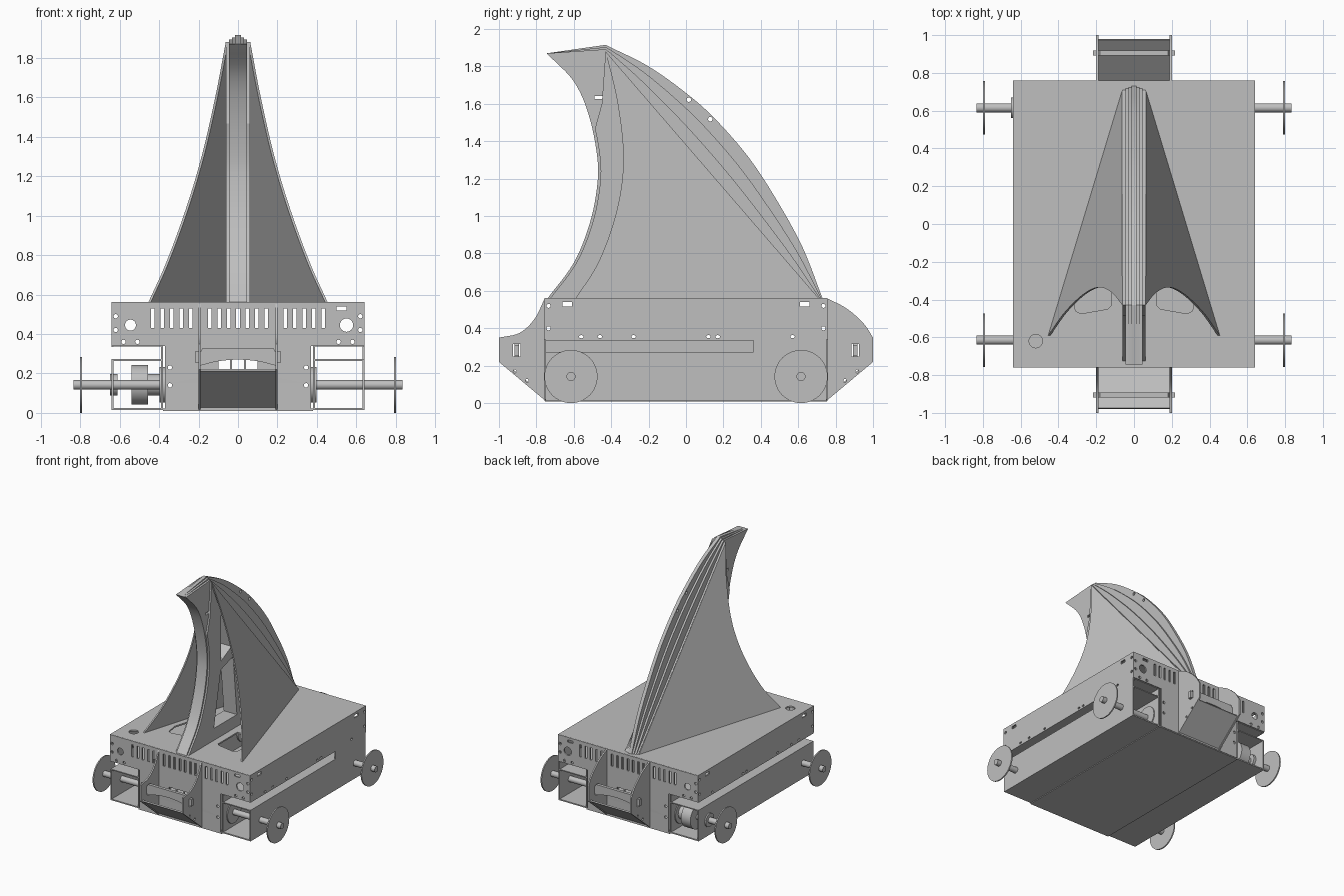
import bpy, bmesh, math
from mathutils import Vector

cube = bpy.data.objects.get("Cube")
if cube:
    bpy.data.objects.remove(cube, do_unlink=True)

grey = bpy.data.materials.new("plain grey")
grey.use_nodes = True
grey.diffuse_color = (0.52, 0.52, 0.52, 1)
grey.node_tree.nodes["Principled BSDF"].inputs["Base Color"].default_value = grey.diffuse_color


def add(name, mesh):
    mesh.name = name
    mesh.materials.clear()
    mesh.materials.append(grey)
    mesh.polygons.foreach_set("use_smooth", [True] * len(mesh.polygons))
    mesh.set_sharp_from_angle(angle=math.radians(25))
    obj = bpy.data.objects.new(name, mesh)
    bpy.context.collection.objects.link(obj)
    return obj


def plate(name, loops, axis, at, thick, warp=None):
    """Flat sheet: the first loop is the outline, the others are holes."""
    curve = bpy.data.curves.new(name, "CURVE")
    curve.dimensions, curve.fill_mode, curve.extrude = "2D", "BOTH", thick / 2
    for loop in loops:
        s = curve.splines.new("POLY")
        s.points.add(len(loop) - 1)
        for p, (u, v) in zip(s.points, loop):
            p.co = (u, v, 0, 1)
        s.use_cyclic_u = True
    tmp = bpy.data.objects.new(name + "_outline", curve)
    bpy.context.collection.objects.link(tmp)
    deps = bpy.context.evaluated_depsgraph_get()
    mesh = bpy.data.meshes.new_from_object(tmp.evaluated_get(deps))
    bpy.data.objects.remove(tmp, do_unlink=True)
    bm = bmesh.new()
    bm.from_mesh(mesh)
    bmesh.ops.remove_doubles(bm, verts=bm.verts, dist=1e-5)
    for vert in bm.verts:
        u, v, w = vert.co
        w += at
        vert.co = {"x": (w, u, v), "y": (u, w, v), "z": (u, v, w)}[axis]
        if warp:
            vert.co = warp(vert.co)
    bmesh.ops.recalc_face_normals(bm, faces=bm.faces)
    bm.to_mesh(mesh)
    bm.free()
    return add(name, mesh)


def cylinder(name, x0, x1, y, z, r, n=48):
    bm = bmesh.new()
    bmesh.ops.create_cone(bm, cap_ends=True, segments=n, radius1=r, radius2=r, depth=abs(x1 - x0))
    for v in bm.verts:
        v.co = (v.co.z + (x0 + x1) / 2, v.co.x + y, v.co.y + z)
    bmesh.ops.recalc_face_normals(bm, faces=bm.faces)
    mesh = bpy.data.meshes.new(name)
    bm.to_mesh(mesh)
    bm.free()
    return add(name, mesh)


def rect(u0, v0, u1, v1):
    return [(u0, v0), (u1, v0), (u1, v1), (u0, v1)]


def disc(u, v, r, n=16, squash=1):
    return [(u + r * math.cos(a * math.tau / n), v + squash * r * math.sin(a * math.tau / n)) for a in range(n)]


def spline(pts, steps=6):
    """Smooth path through the given points."""
    p = [Vector(q) for q in pts]
    p = [2 * p[0] - p[1]] + p + [2 * p[-1] - p[-2]]
    out = []
    for a, b, c, d in zip(p, p[1:], p[2:], p[3:]):
        for i in range(steps):
            t = i / steps
            out.append(0.5 * (2 * b + (c - a) * t + (2 * a - 5 * b + 4 * c - d) * t ** 2
                              + (3 * b - a - 3 * c + d) * t ** 3))
    return [tuple(q) for q in out] + [tuple(pts[-1])]


# T-shaped end panels with vents
end_outline = [(-0.64, 0.56), (-0.64, 0.34), (-0.37, 0.34), (-0.37, 0.015),
               (0.37, 0.015), (0.37, 0.34), (0.64, 0.34), (0.64, 0.56)]
vents = [rect(k * 0.048 - 0.009, 0.43, k * 0.048 + 0.009, 0.53) for k in range(-9, 10) if abs(k) != 4]
bolts = [disc(s * x, z, 0.011) for s in (-1, 1)
         for x, z in ((0.62, 0.42), (0.62, 0.49), (0.58, 0.36), (0.51, 0.36), (0.345, 0.14), (0.345, 0.23))]
windows = [rect(x - 0.03, 0.2, x + 0.03, 0.27) for x in (-0.07, 0, 0.07)]
ports = [disc(-0.545, 0.445, 0.028), disc(0.55, 0.445, 0.034), rect(0.5, 0.52, 0.55, 0.54)]
for name, y in (("front_panel", -0.753), ("back_panel", 0.753)):
    plate(name, [end_outline] + vents + bolts + windows + ports, "y", y, 0.012)

# Side walls, inner walls, floors and tunnel tops
row = [disc(y, 0.355, 0.012, squash=0.7) for y in (-0.56, -0.46, -0.28, 0.12, 0.17, 0.57)]
corners = [disc(s * 0.735, z, 0.011) for s in (-1, 1) for z in (0.4, 0.52)]
grips = [rect(s * 0.635 - 0.025, 0.517, s * 0.635 + 0.025, 0.54) for s in (-1, 1)]
right_wall = [(-0.75, 0.02), (0.75, 0.02), (0.75, 0.56), (-0.75, 0.56),
              (-0.75, 0.335), (0.36, 0.335), (0.36, 0.272), (-0.75, 0.272)]
plate("left_side_wall", [right_wall] + row + corners + grips, "x", 0.635, 0.01)
plate("right_upper_wall", [rect(-0.75, 0.335, 0.75, 0.56)] + row + corners + grips, "x", -0.635, 0.01)
plate("right_lower_wall", [rect(-0.75, 0.02, 0.75, 0.272)], "x", -0.635, 0.01)
for s in (-1, 1):
    plate("inner_wall", [rect(-0.75, 0.015, 0.75, 0.34)], "x", s * 0.385, 0.01)
    lo, hi = sorted((s * 0.38, s * 0.64))
    plate("tunnel_top", [rect(lo, -0.75, hi, 0.75)], "z", 0.268, 0.008)
    plate("tunnel_floor", [rect(lo, -0.75, hi, 0.75)], "z", 0.02, 0.01)
    plate("overhang_floor", [rect(lo, -0.75, hi, 0.75)], "z", 0.34, 0.008)
plate("centre_floor", [rect(-0.38, -0.755, 0.38, 0.755)], "z", 0.015, 0.012)

# Deck with two openings under the sail
openings = [[(s * x, y) for x, y in ((0.12, -0.18), (0.12, -0.43), (0.14, -0.45), (0.28, -0.475),
                                     (0.31, -0.46), (0.325, -0.36), (0.27, -0.18))] for s in (-1, 1)]
plate("deck", [rect(-0.64, -0.755, 0.64, 0.755), disc(-0.52, -0.62, 0.036)] + openings, "z", 0.555, 0.012)

# Bumpers at both ends
concave = spline([(0.755, 0.56), (0.81, 0.45), (0.89, 0.375), (1, 0.35)])
convex = spline([(0.755, 0.56), (0.86, 0.505), (0.95, 0.425), (1, 0.35)])
for name, s, arc in (("front", -1, concave), ("back", 1, convex)):
    side = arc + [(1, 0.22), (0.755, 0.015)]
    holes = [rect(0.885, 0.25, 0.925, 0.315), disc(0.915, 0.17, 0.009), disc(0.85, 0.12, 0.009)]
    loops = [[(s * y, z) for y, z in loop] for loop in [side] + holes]
    for x in (-0.195, 0.195):
        plate(name + "_bumper_side", loops, "x", x, 0.012)
    ramp = [(0.755, 0.025), (0.98, 0.212), (0.975, 0.222), (0.755, 0.038)]
    plate(name + "_bumper_ramp", [[(s * y, z) for y, z in ramp]], "x", 0, 0.385)
    bar = spline([(0.19, 0.24), (0.1, 0.262), (0, 0.27), (-0.1, 0.262), (-0.19, 0.24)])
    bar += [(-0.19, 0.255), (-0.217, 0.255), (-0.217, 0.31), (-0.19, 0.31),
            (-0.18, 0.33), (0.18, 0.33), (0.19, 0.31), (0.217, 0.31), (0.217, 0.255), (0.19, 0.255)]
    plate(name + "_bumper_bar", [bar], "y", s * 0.905, 0.025)

# Wheels, axles and the drive motor
for s in (-1, 1):
    for y in (-0.615, 0.615):
        cylinder("wheel", s * 0.79, s * 0.8, y, 0.142, 0.142, 64)
        cylinder("axle", s * 0.38, s * 0.835, y, 0.142, 0.024, 24)
        cylinder("axle_flange", s * 0.368, s * 0.398, y, 0.142, 0.09)
cylinder("motor", -0.54, -0.455, 0.615, 0.142, 0.1)
cylinder("motor_nose", -0.46, -0.39, 0.615, 0.142, 0.055)
cylinder("motor_bearing", -0.65, -0.61, 0.615, 0.142, 0.055)

# Layered central fin with a concave prow
top, foot = Vector((-0.43, 1.88)), Vector((0.71, 0.56))
line = foot - top
back = spline([(-0.43, 1.915), (-0.2, 1.8), (0.01, 1.65), (0.16, 1.515),
               (0.33, 1.32), (0.47, 1.11), (0.62, 0.84), (0.73, 0.56)])
prow = spline([(-0.74, 0.56), (-0.6, 0.75), (-0.515, 0.96), (-0.475, 1.16),
               (-0.475, 1.32), (-0.52, 1.54), (-0.6, 1.72), (-0.745, 1.87)])


def back_edge(bulge):
    out = []
    for q in map(Vector, back):
        t = min(max((q - top).dot(line) / line.length_squared, 0), 1)
        out.append(tuple((top + line * t).lerp(q, bulge)))
    return out


fin_windows = [[(-0.31, 1.56), (-0.22, 1.52), (-0.17, 1.25), (-0.31, 1.18)],
               [(-0.31, 1.11), (-0.15, 1.16), (-0.1, 0.66), (-0.4, 0.66)],
               rect(-0.49, 1.625, -0.37, 1.643), rect(-0.48, 0.77, -0.465, 0.81)]
for i, w in enumerate((0.014, 0.03, 0.046, 0.06)):
    inset = 0.014 if w > 0.05 else 0
    front = [(y + inset, z) for y, z in prow]
    if inset:  # the widest layer stops below the prow tip
        front = [p for p in front if p[1] < 1.5] + [(-0.45, 1.6)]
    holes = fin_windows[:2] if inset else list(fin_windows)
    if i == 0:
        holes += [disc(0.015, 1.622, 0.012), disc(0.13, 1.518, 0.012)]
    plate("fin_layer", [front + back_edge(1 - i / 3)] + holes, "x", 0, 2 * w)

# Slanted sail panels on both sides
sail_front = spline([(-0.43, 1.88), (-0.365, 1.6), (-0.335, 1.3), (-0.37, 1.03), (-0.465, 0.76), (-0.59, 0.56)])
for name, s in (("left_sail", 1), ("right_sail", -1)):
    def slant(p, s=s):
        edge_y = top.x + (top.y - p.z) * line.x / -line.y
        return Vector((p.x + s * 0.302 * (edge_y - p.y), p.y, p.z))
    plate(name, [sail_front + [(0.705, 0.56)]], "x", s * 0.056, 0.012, slant)
